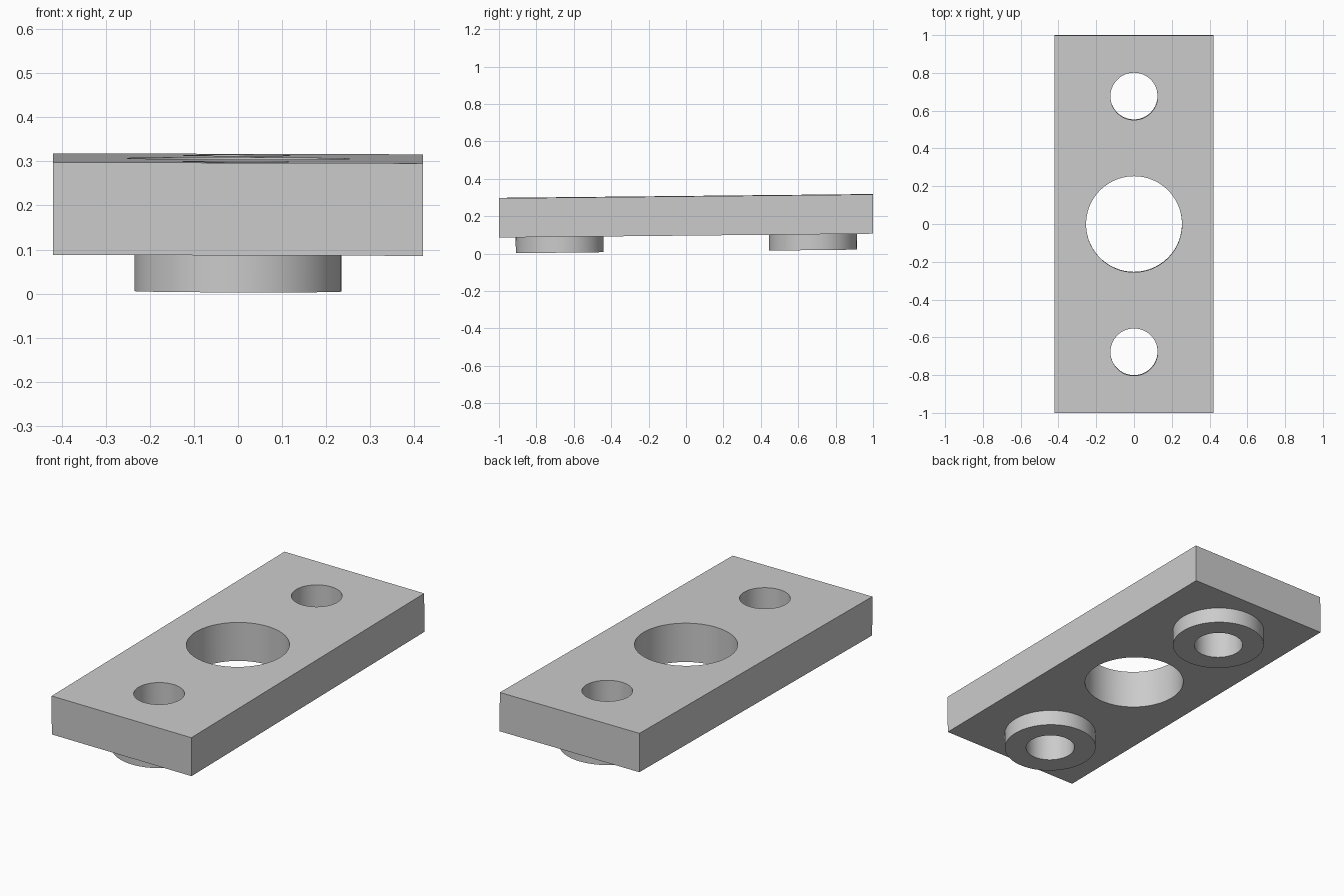
import bpy
import bmesh
from math import cos, sin, pi, radians
from mathutils import Euler, Vector

default_cube = bpy.data.objects.get("Cube")
if default_cube:
    bpy.data.objects.remove(default_cube, do_unlink=True)

WIDTH, LENGTH, THICK = 0.84, 2.0, 0.21
BOSS_Y, BOSS_R, BOSS_H = 0.677, 0.235, 0.085
BORE_R, CENTRE_R = 0.125, 0.254
SEGMENTS = 96
TILT = Euler((0.0102, 0.0026, 0))
CENTRE = Vector((0, 0, 0.202))

steel = bpy.data.materials.new("grey_steel")
steel.use_nodes = True
grey = (0.6, 0.6, 0.6, 1)
steel.diffuse_color = grey
steel.node_tree.nodes["Principled BSDF"].inputs["Base Color"].default_value = grey


def add_object(name, bm):
    """Turn a bmesh into a linked object."""
    bmesh.ops.recalc_face_normals(bm, faces=bm.faces)
    mesh = bpy.data.meshes.new(name)
    bm.to_mesh(mesh)
    bm.free()
    mesh.materials.append(steel)
    obj = bpy.data.objects.new(name, mesh)
    bpy.context.collection.objects.link(obj)
    return obj


def hole_cutter(radius, y):
    bm = bmesh.new()
    bmesh.ops.create_cone(bm, cap_ends=True, segments=SEGMENTS,
                          radius1=radius, radius2=radius, depth=THICK * 2)
    bmesh.ops.translate(bm, verts=bm.verts, vec=(0, y, 0))
    cutter = add_object("hole_cutter", bm)
    cutter.hide_render = True
    return cutter


def make_boss(name, y):
    """Collar under the plate: outer wall, bottom ring and bore wall."""
    top, bottom = -THICK / 2, -THICK / 2 - BOSS_H
    profile = [(BOSS_R, top), (BOSS_R, bottom), (BORE_R, bottom), (BORE_R, top)]
    bm = bmesh.new()
    rings = []
    for radius, z in profile:
        angles = [2 * pi * (i + 0.5) / SEGMENTS for i in range(SEGMENTS)]
        rings.append([bm.verts.new((radius * sin(a), y + radius * cos(a), z))
                      for a in angles])
    for upper, lower in zip(rings, rings[1:]):
        for i in range(SEGMENTS):
            j = (i + 1) % SEGMENTS
            bm.faces.new((upper[i], upper[j], lower[j], lower[i]))
    return add_object(name, bm)


# Plate with three through holes
bm = bmesh.new()
bmesh.ops.create_cube(bm, size=1)
bmesh.ops.scale(bm, verts=bm.verts, vec=(WIDTH, LENGTH, THICK))
plate = add_object("mounting_plate", bm)
cutters = [hole_cutter(BORE_R, -BOSS_Y), hole_cutter(CENTRE_R, 0),
           hole_cutter(BORE_R, BOSS_Y)]
for cutter in cutters:
    cut = plate.modifiers.new("hole", "BOOLEAN")
    cut.operation = "DIFFERENCE"
    cut.solver = "EXACT"
    cut.object = cutter
bpy.context.view_layer.update()
depsgraph = bpy.context.evaluated_depsgraph_get()
cut_mesh = bpy.data.meshes.new_from_object(plate.evaluated_get(depsgraph))
plate.modifiers.clear()
plate.data = cut_mesh
for cutter in cutters:
    bpy.data.objects.remove(cutter, do_unlink=True)

# Bored bosses on the underside
parts = [plate, make_boss("front_boss", -BOSS_Y), make_boss("back_boss", BOSS_Y)]

# Slight tilt of the whole bracket, and smooth round walls
bpy.ops.object.select_all(action="DESELECT")
for part in parts:
    part.rotation_euler = TILT
    part.location = CENTRE
    part.select_set(True)
bpy.context.view_layer.objects.active = plate
bpy.ops.object.shade_smooth_by_angle(angle=radians(30))
